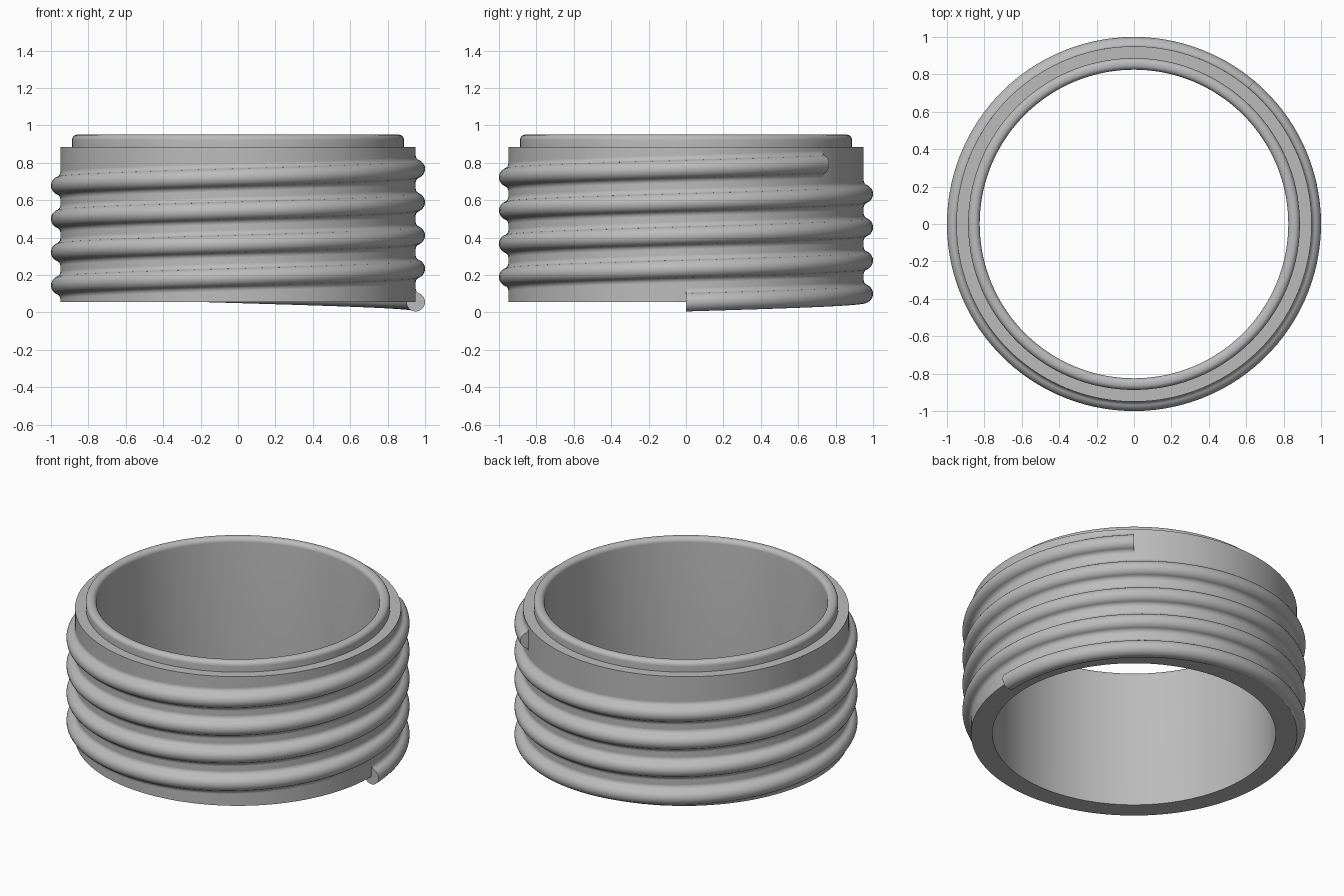
import bpy, bmesh
from math import sin, cos, pi, radians, sqrt, acos

cube = bpy.data.objects.get("Cube")
if cube:
    bpy.data.objects.remove(cube, do_unlink=True)

grey = bpy.data.materials.new("plain grey")
grey.use_nodes = True
colour = (0.5, 0.5, 0.5, 1)
grey.diffuse_color = colour
grey.node_tree.nodes["Principled BSDF"].inputs["Base Color"].default_value = colour

BOTTOM, SHOULDER, TOP = 0.055, 0.885, 0.95
WALL, BORE, LIP = 0.95, 0.825, 0.887
TUBE, FILLET, PITCH = 0.05, 0.03, 0.178
END = radians(4 * 360 + 50)
STEPS = 480


def arc(cx, cz, r, start, stop, n):
    return [(cx + r * cos(start + (stop - start) * i / n),
             cz + r * sin(start + (stop - start) * i / n)) for i in range(n + 1)]


def sweep(name, section, angle, steps, rise=0.0, floor=None):
    """Sweep a closed (radius, height) section round z, rising per turn."""
    bm = bmesh.new()
    closed = rise == 0
    rings = []
    for i in range(steps if closed else steps + 1):
        a = angle * i / steps
        ring = []
        for r, z in section:
            z += rise * a / (2 * pi)
            if floor is not None:
                z = max(z, floor)
            ring.append(bm.verts.new((r * cos(a), r * sin(a), z)))
        rings.append(ring)
    n = len(section)
    pairs = list(zip(rings, rings[1:]))
    if closed:
        pairs.append((rings[-1], rings[0]))
    else:
        bm.faces.new(rings[0])
        bm.faces.new(rings[-1])
    for a, b in pairs:
        for j in range(n):
            k = (j + 1) % n
            bm.faces.new((a[j], a[k], b[k], b[j]))
    bmesh.ops.recalc_face_normals(bm, faces=bm.faces)
    mesh = bpy.data.meshes.new(name)
    bm.to_mesh(mesh)
    bm.free()
    mesh.materials.append(grey)
    ob = bpy.data.objects.new(name, mesh)
    bpy.context.collection.objects.link(ob)
    bpy.ops.object.select_all(action='DESELECT')
    ob.select_set(True)
    bpy.context.view_layer.objects.active = ob
    bpy.ops.object.shade_smooth_by_angle(angle=radians(35))
    return ob


# Collar wall with a stepped shoulder and a rounded lip
edge = 0.028
collar = [(BORE, BOTTOM), (WALL, BOTTOM), (WALL, SHOULDER), (LIP, SHOULDER)]
collar += arc(LIP - edge, TOP - edge, edge, 0, pi / 2, 8)
collar += arc(BORE + edge, TOP - edge, edge, pi / 2, pi, 8)
sweep("collar", collar, 2 * pi, 144)

# Round thread winding up the wall, starting just below the bottom rim
circle = arc(WALL, BOTTOM, TUBE, 0, 2 * pi, 28)[:-1]
sweep("thread", circle, END, STEPS, PITCH)

# Concave fillets blending the thread into the wall, trimmed at the rim
reach = TUBE + FILLET
offset = sqrt(reach ** 2 - FILLET ** 2)
turn = acos(FILLET / reach)
curve = arc(WALL + FILLET, offset, FILLET, pi, pi + turn, 8)
curve.append((WALL - 0.01, 0.04))
for side, name in ((1, "upper_fillet"), (-1, "lower_fillet")):
    section = [(r, BOTTOM + side * z) for r, z in curve]
    sweep(name, section, END, STEPS, PITCH, floor=BOTTOM)
